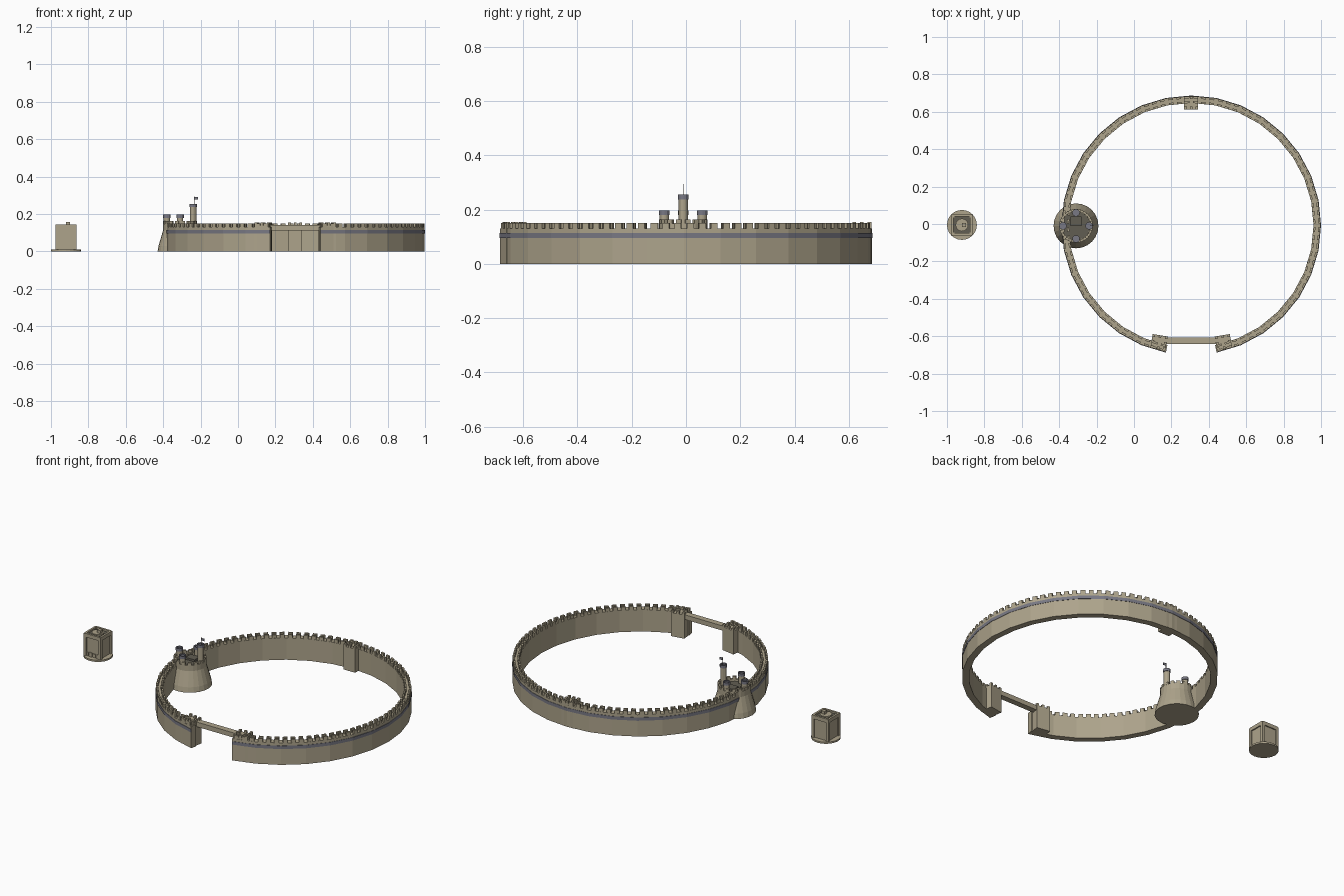
import bpy, bmesh, math
from mathutils import Matrix, Vector

if "Cube" in bpy.data.objects:
    bpy.data.objects.remove(bpy.data.objects["Cube"])


def mat(name, c):
    m = bpy.data.materials.new(name)
    m.diffuse_color = (*c, 1)
    m.use_nodes = True
    m.node_tree.nodes["Principled BSDF"].inputs["Base Color"].default_value = m.diffuse_color
    return m


STONE = mat("beige stone", (0.42, 0.37, 0.26))
SLATE = mat("blue grey trim", (0.19, 0.19, 0.23))
DARK = mat("dark floor", (0.12, 0.11, 0.085))
CX, CY, R, RI, N = 0.306, -0.007, 0.692, 0.654, 32
STEP = 2 * math.pi / N


def finish(bm, name, m):
    bmesh.ops.recalc_face_normals(bm, faces=bm.faces)
    me = bpy.data.meshes.new(name)
    bm.to_mesh(me)
    bm.free()
    me.materials.append(m)
    ob = bpy.data.objects.new(name, me)
    bpy.context.collection.objects.link(ob)
    return ob


def add_box(bm, c, s, ang=0):
    M = Matrix.Translation(c) @ Matrix.Rotation(ang, 4, 'Z') @ Matrix.Diagonal((*s, 1))
    bmesh.ops.create_cube(bm, size=1, matrix=M)


def box(name, c, s, m, ang=0):
    bm = bmesh.new()
    add_box(bm, c, s, ang)
    return finish(bm, name, m)


def lathe(name, x, y, profile, m, n=24):
    """Closed revolved solid from (radius, z) pairs starting and ending on the axis."""
    bm = bmesh.new()
    rings = []
    for r, z in profile:
        if r == 0:
            rings.append([bm.verts.new((x, y, z))] * n)
        else:
            rings.append([bm.verts.new((x + r * math.cos(2 * math.pi * i / n),
                                        y + r * math.sin(2 * math.pi * i / n), z)) for i in range(n)])
    for a, b in zip(rings, rings[1:]):
        for i in range(n):
            j = (i + 1) % n
            vs = list(dict.fromkeys([a[i], a[j], b[j], b[i]]))
            if len(vs) > 2:
                bm.faces.new(vs)
    return finish(bm, name, m)


def arc_band(name, r0, r1, z0, z1, m):
    """Open faceted ring that skips the two gate segments at the front."""
    bm = bmesh.new()
    loops = []
    for k in range(25, 56):
        a = k * STEP
        loops.append([bm.verts.new((CX + r * math.cos(a), CY + r * math.sin(a), z))
                      for r, z in ((r0, z0), (r1, z0), (r1, z1), (r0, z1))])
    for a, b in zip(loops, loops[1:]):
        for i in range(4):
            j = (i + 1) % 4
            bm.faces.new((a[i], a[j], b[j], b[i]))
    bm.faces.new(loops[0])
    bm.faces.new(loops[-1])
    return finish(bm, name, m)


# curtain wall with trim band on the outside
arc_band("curtain_wall", RI, R, 0, 0.13, STONE)
arc_band("wall_trim", R - 0.004, R + 0.002, 0.095, 0.114, SLATE)

# merlons, three per wall segment on both edges
bm = bmesh.new()
for k in range(25, 55):
    mid = (k + 0.5) * STEP
    for t in (-0.0447, 0, 0.0447):
        for r in (R * math.cos(STEP / 2) - 0.006, RI * math.cos(STEP / 2) + 0.006):
            p = Matrix.Rotation(mid, 3, 'Z') @ Vector((r, t * r / R, 0))
            add_box(bm, (CX + p.x, CY + p.y, 0.139), (0.011, 0.025, 0.022), mid)
finish(bm, "wall_merlons", STONE)


def square_tower(name, x, y, sx, sy, ang=0):
    box(name, (x, y, 0.07), (sx, sy, 0.14), STONE, ang)
    bm = bmesh.new()
    for i in (-1, 0, 1):
        for j in (-1, 0, 1):
            if i or j:
                p = Matrix.Rotation(ang, 3, 'Z') @ Vector((i * (sx / 2 - 0.007), j * (sy / 2 - 0.007), 0))
                add_box(bm, (x + p.x, y + p.y, 0.146), (0.014, 0.014, 0.016), ang)
    finish(bm, name + "_merlons", STONE)


# gate towers, bridge beam and rear tower
for side, label in ((-1, "left"), (1, "right")):
    square_tower(label + "_gate_tower", CX + side * 0.172, CY - 0.625, 0.082, 0.075, side * 0.17)
box("gate_bridge", (CX, CY - 0.617, 0.127), (0.28, 0.035, 0.028), STONE)
square_tower("rear_tower", CX, CY + 0.655, 0.075, 0.07)

# round keep: flared base, parapet and sunken floor
KX, KY = -0.31, -0.01
lathe("keep", KX, KY, [(0, 0), (0.12, 0), (0.115, 0.03), (0.09, 0.115), (0.09, 0.148),
                       (0.076, 0.148), (0.076, 0.132), (0, 0.132)], STONE)
lathe("keep_floor", KX, KY, [(0, 0.13), (0.0755, 0.13), (0.0755, 0.136), (0, 0.136)], DARK)
box("keep_hatch", (KX, KY + 0.025, 0.141), (0.06, 0.05, 0.014), DARK)
bm = bmesh.new()
for i in range(16):
    a = (i + 0.5) * math.pi / 8
    add_box(bm, (KX + 0.083 * math.cos(a), KY + 0.083 * math.sin(a), 0.155), (0.013, 0.02, 0.016), a)
finish(bm, "keep_merlons", STONE)

# four keep turrets, the right one tall with a flag
for i, (dx, dy) in enumerate(((0.07, 0), (0, 0.07), (-0.07, 0), (0, -0.07))):
    top = 0.255 if i == 0 else 0.197
    x, y = KX + dx, KY + dy
    lathe(f"turret_{i}", x, y, [(0, 0.12), (0.017, 0.12), (0.017, top - 0.016), (0, top - 0.016)], STONE, 12)
    lathe(f"turret_cap_{i}", x, y, [(0, top - 0.017), (0.02, top - 0.017), (0.02, top),
                                    (0.014, top), (0.014, top - 0.008), (0, top - 0.008)], SLATE, 12)
box("flag_pole", (KX + 0.075, KY, 0.27), (0.003, 0.003, 0.05), DARK)
box("flag", (KX + 0.086, KY, 0.284), (0.02, 0.002, 0.014), SLATE)

# detached guard house on a round plinth
GX, GY = -0.92, -0.005
lathe("plinth", GX, GY, [(0, 0), (0.08, 0), (0.08, 0.01), (0, 0.01)], STONE)
box("guard_house", (GX, GY, 0.07), (0.098, 0.098, 0.12), STONE)
bm = bmesh.new()
for i in (-1, 1):
    for j in (-1, 1):
        add_box(bm, (GX + i * 0.048, GY + j * 0.048, 0.075), (0.016, 0.016, 0.132))
    # top lip along each side
    add_box(bm, (GX + i * 0.05, GY, 0.132), (0.012, 0.1, 0.022))
    add_box(bm, (GX, GY + i * 0.05, 0.132), (0.1, 0.012, 0.022))
finish(bm, "guard_house_frame", STONE)
box("guard_house_roof", (GX, GY, 0.131), (0.088, 0.088, 0.004), DARK)
lathe("guard_house_drum", GX, GY, [(0, 0.13), (0.034, 0.13), (0.034, 0.142), (0, 0.142)], STONE, 16)
box("guard_house_chimney", (GX + 0.012, GY, 0.148), (0.022, 0.022, 0.022), STONE)
bm = bmesh.new()
for i in range(4):
    add_box(bm, (GX - 0.036 + i * 0.024, GY - 0.05, 0.022), (0.018, 0.008, 0.02 + 0.006 * (i % 2)))
finish(bm, "guard_house_footing", STONE)
